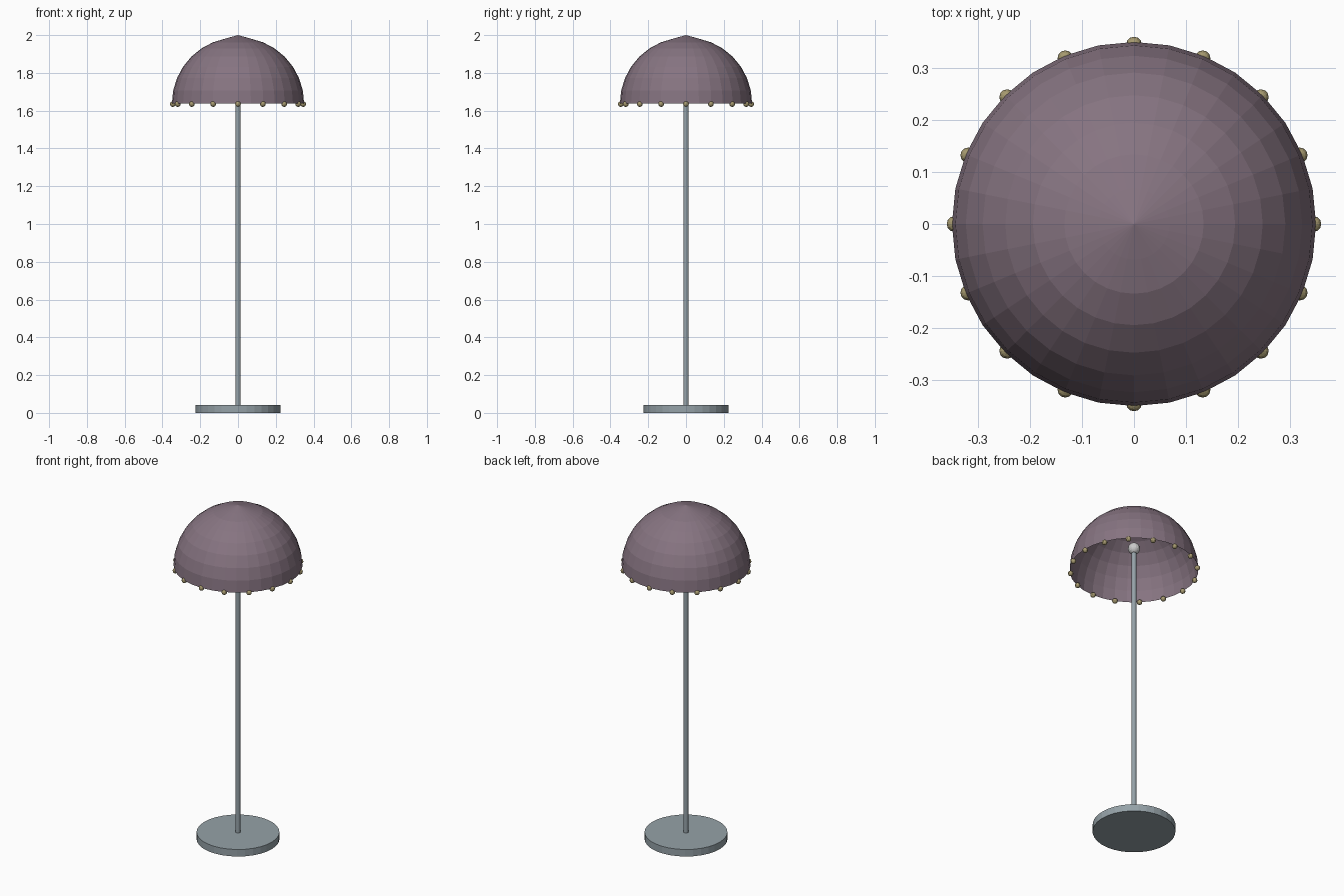
import bpy, bmesh
from math import sin, cos, pi

if "Cube" in bpy.data.objects:
    bpy.data.objects.remove(bpy.data.objects["Cube"])


def material(name, rgb):
    m = bpy.data.materials.new(name)
    m.diffuse_color = (*rgb, 1)
    m.use_nodes = True
    m.node_tree.nodes["Principled BSDF"].inputs["Base Color"].default_value = m.diffuse_color
    return m


STEEL = material("steel", (0.30, 0.36, 0.39))
MAUVE = material("mauve", (0.24, 0.175, 0.22))
BRASS = material("brass", (0.38, 0.32, 0.16))
GLASS = material("glass", (0.55, 0.55, 0.55))


def finish(name, mat):
    ob = bpy.context.object
    ob.name = name
    ob.data.materials.append(mat)
    return ob


def cylinder(name, r, z0, z1, sides, mat):
    bpy.ops.mesh.primitive_cylinder_add(
        vertices=sides, radius=r, depth=z1 - z0, location=(0, 0, (z0 + z1) / 2))
    return finish(name, mat)


def ball(name, r, loc, seg, rings, mat):
    bpy.ops.mesh.primitive_uv_sphere_add(
        segments=seg, ring_count=rings, radius=r, location=loc)
    return finish(name, mat)


# Stand
cylinder("base", 0.225, 0, 0.042, 32, STEEL)
cylinder("pole", 0.0135, 0.04, 1.76, 12, STEEL)
ball("bulb", 0.033, (0, 0, 1.773), 16, 10, GLASS)

# Open dome shade with a slightly pointed crown
R, RIM, SIDES, RINGS = 0.35, 1.638, 32, 8
bm = bmesh.new()
loops = []
for i in range(1, RINGS + 1):
    t = pi / 2 * i / RINGS
    loops.append([bm.verts.new((R * sin(t) * cos(2 * pi * k / SIDES),
                                R * sin(t) * sin(2 * pi * k / SIDES),
                                RIM + R * cos(t))) for k in range(SIDES)])
apex = bm.verts.new((0, 0, 2.0))
for k in range(SIDES):
    n = (k + 1) % SIDES
    bm.faces.new((apex, loops[0][k], loops[0][n]))
    for a, b in zip(loops, loops[1:]):
        bm.faces.new((a[k], b[k], b[n], a[n]))
mesh = bpy.data.meshes.new("shade")
bm.to_mesh(mesh)
bm.free()
mesh.materials.append(MAUVE)
bpy.context.collection.objects.link(bpy.data.objects.new("shade", mesh))

# Beads around the rim
for k in range(16):
    a = 2 * pi * k / 16
    ball(f"rim_bead_{k + 1}", 0.015, (0.345 * cos(a), 0.345 * sin(a), 1.635), 12, 8, BRASS)
